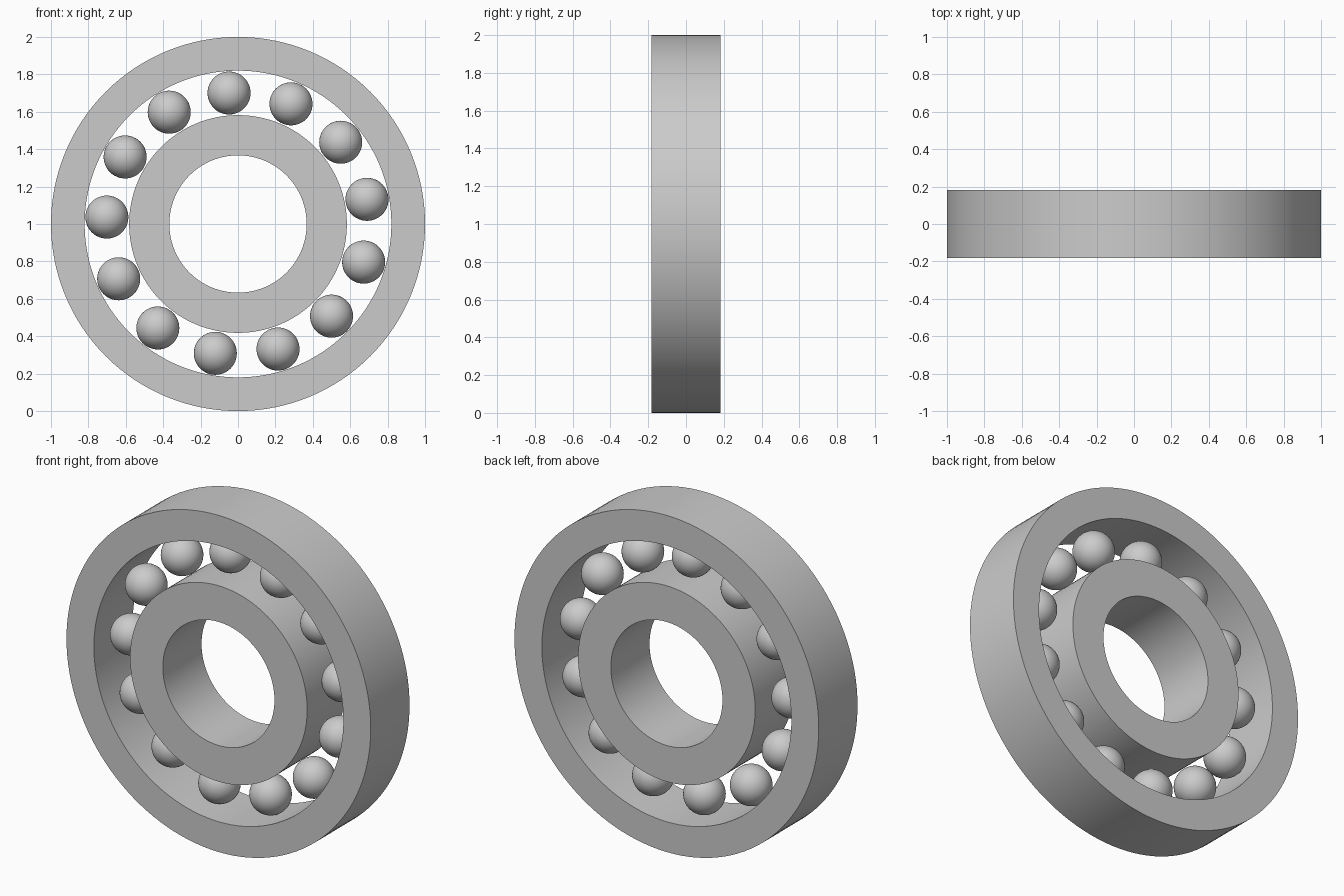
import bpy, bmesh
from math import cos, sin, pi, radians

if "Cube" in bpy.data.objects:
    bpy.data.objects.remove(bpy.data.objects["Cube"])

HALF_WIDTH = 0.182
CENTRE_Z = 1.0
SEGMENTS = 128


def finish(bm, name, location):
    bmesh.ops.recalc_face_normals(bm, faces=bm.faces)
    mesh = bpy.data.meshes.new(name)
    bm.to_mesh(mesh)
    bm.free()
    obj = bpy.data.objects.new(name, mesh)
    obj.location = location
    bpy.context.collection.objects.link(obj)
    bpy.ops.object.select_all(action='DESELECT')
    obj.select_set(True)
    bpy.context.view_layer.objects.active = obj
    bpy.ops.object.shade_smooth_by_angle(angle=radians(30))
    return obj


def ring(name, inner, outer):
    """Rectangular section swept around the y axis."""
    bm = bmesh.new()
    profile = [(inner, -HALF_WIDTH), (outer, -HALF_WIDTH),
               (outer, HALF_WIDTH), (inner, HALF_WIDTH)]
    loops = []
    for i in range(SEGMENTS):
        a = 2 * pi * i / SEGMENTS
        loops.append([bm.verts.new((r * cos(a), y, r * sin(a))) for r, y in profile])
    for i in range(SEGMENTS):
        a, b = loops[i], loops[(i + 1) % SEGMENTS]
        for j in range(4):
            k = (j + 1) % 4
            bm.faces.new((a[j], a[k], b[k], b[j]))
    return finish(bm, name, (0, 0, CENTRE_Z))


# Outer and inner races
ring("outer_race", 0.82, 1.0)
ring("inner_race", 0.367, 0.582)

# Balls evenly spaced between the races
BALLS = 13
for i in range(BALLS):
    a = radians(93.9) + 2 * pi * i / BALLS
    bm = bmesh.new()
    bmesh.ops.create_uvsphere(bm, u_segments=48, v_segments=24, radius=0.115)
    finish(bm, f"ball_{i + 1}", (0.702 * cos(a), 0, CENTRE_Z + 0.702 * sin(a)))
